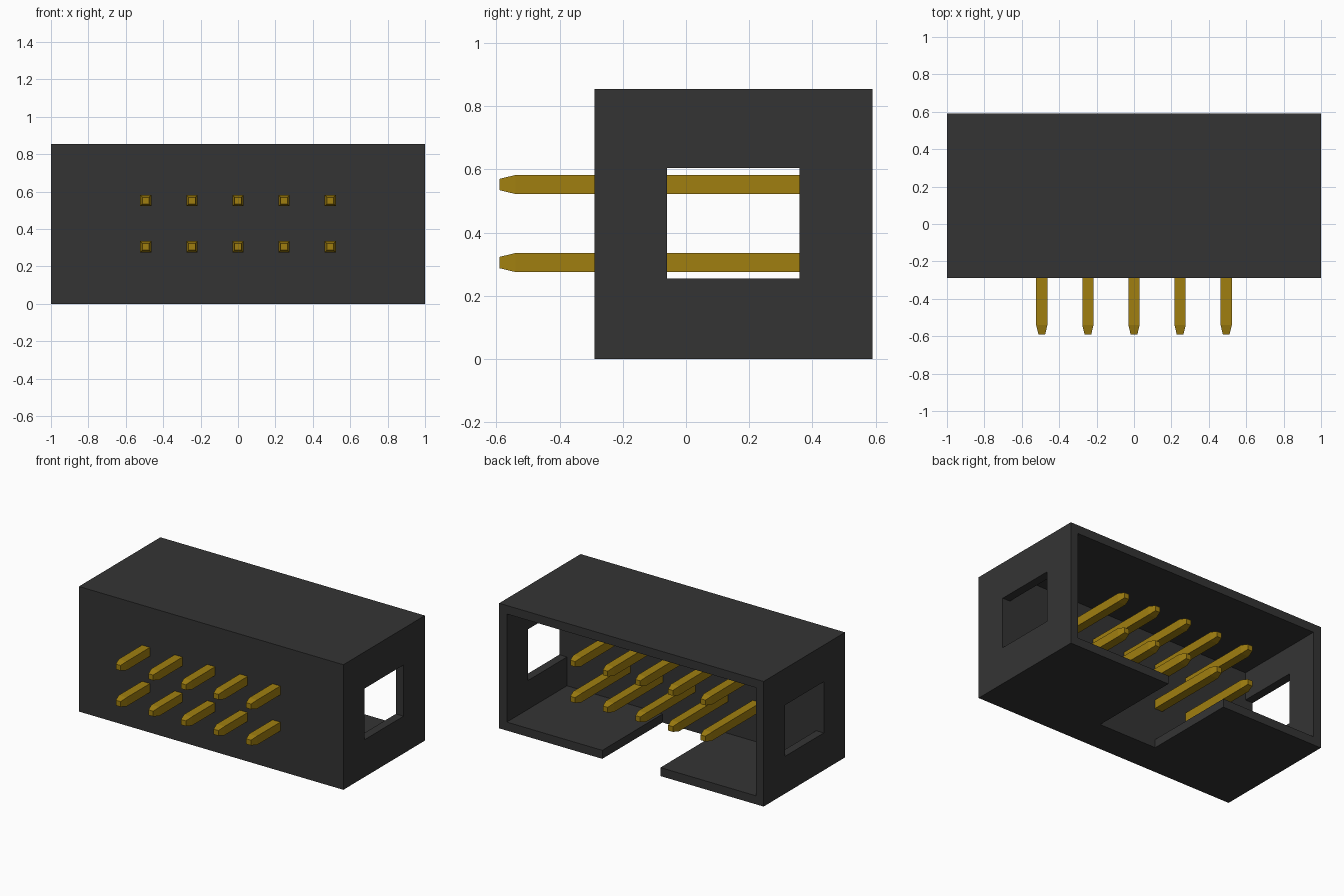
import bpy
import bmesh
from mathutils import Vector

cube = bpy.data.objects.get("Cube")
if cube:
    bpy.data.objects.remove(cube, do_unlink=True)


def make_material(name, rgb):
    mat = bpy.data.materials.new(name)
    mat.use_nodes = True
    mat.diffuse_color = (*rgb, 1)
    mat.node_tree.nodes["Principled BSDF"].inputs["Base Color"].default_value = (*rgb, 1)
    return mat


black = make_material("black plastic", (0.034, 0.034, 0.034))
gold = make_material("gold metal", (0.352, 0.212, 0.005))


def add_object(name, bm, mat):
    bmesh.ops.recalc_face_normals(bm, faces=bm.faces)
    mesh = bpy.data.meshes.new(name)
    bm.to_mesh(mesh)
    bm.free()
    mesh.materials.append(mat)
    obj = bpy.data.objects.new(name, mesh)
    bpy.context.collection.objects.link(obj)
    return obj


def box(name, low, high, mat):
    low, high = Vector(low), Vector(high)
    bm = bmesh.new()
    bmesh.ops.create_cube(bm, size=1)
    for v in bm.verts:
        v.co = (low + high) / 2 + v.co * (high - low)
    return add_object(name, bm, mat)


# Housing: a block with an open back, side windows and a key slot in the bottom
FRONT, BACK, FLOOR = -0.29, 0.59, -0.06
HEIGHT, WALL = 0.855, 0.058
housing = box("housing", (-1, FRONT, 0), (1, BACK, HEIGHT), black)
cutters = [
    box("cavity_cutter", (-1 + WALL, FLOOR, WALL), (1 - WALL, BACK + 0.1, HEIGHT - WALL), black),
    box("window_cutter", (-1.1, FLOOR, 0.255), (1.1, 0.36, 0.605), black),
    box("slot_cutter", (-0.22, FLOOR, -0.1), (0.22, BACK + 0.1, 0.2), black),
]
bpy.context.view_layer.objects.active = housing
for cutter in cutters:
    cutter.hide_render = True
    mod = housing.modifiers.new(cutter.name, "BOOLEAN")
    mod.operation = "DIFFERENCE"
    mod.solver = "EXACT"
    mod.object = cutter
    bpy.ops.object.modifier_apply(modifier=mod.name)
    bpy.data.objects.remove(cutter, do_unlink=True)


# Pins: square bars running front to back, tapered at both ends
def pin(name, x, z):
    bm = bmesh.new()
    rings = []
    for y, r in ((-0.59, 0.018), (-0.54, 0.03), (0.47, 0.03), (0.52, 0.018)):
        rings.append([bm.verts.new((x + sx * r, y, z + sz * r))
                      for sx, sz in ((-1, -1), (1, -1), (1, 1), (-1, 1))])
    for a, b in zip(rings, rings[1:]):
        for i in range(4):
            j = (i + 1) % 4
            bm.faces.new((a[i], a[j], b[j], b[i]))
    bm.faces.new(rings[0])
    bm.faces.new(rings[-1])
    return add_object(name, bm, gold)


for row, z in (("lower", 0.305), ("upper", 0.552)):
    for i in range(5):
        pin(f"{row}_pin_{i + 1}", (i - 2) * 0.2465, z)
